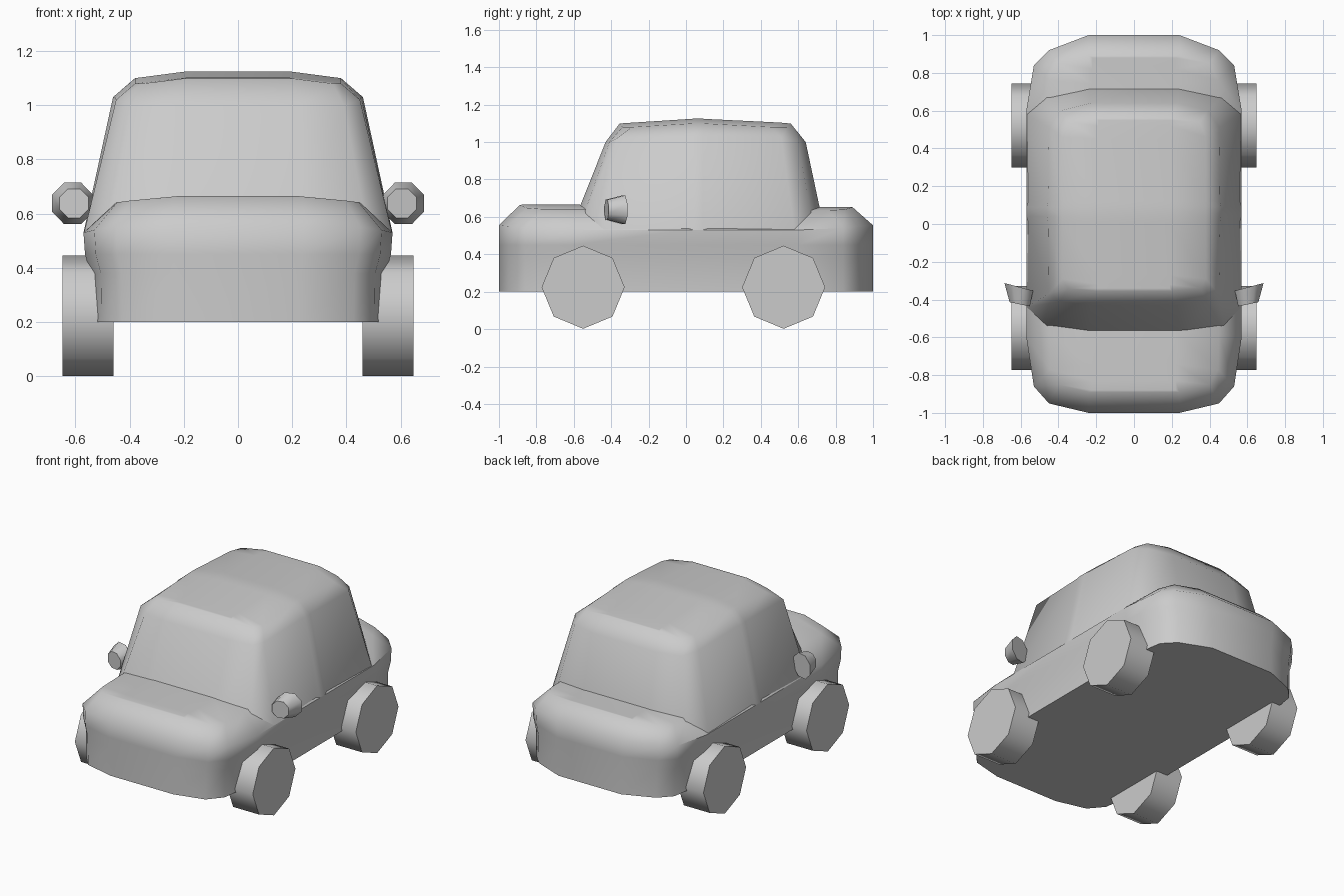
import bpy, bmesh, math

if "Cube" in bpy.data.objects:
    bpy.data.objects.remove(bpy.data.objects["Cube"])


def finish(name, bm):
    bmesh.ops.remove_doubles(bm, verts=bm.verts, dist=0.0005)
    bmesh.ops.recalc_face_normals(bm, faces=bm.faces)
    me = bpy.data.meshes.new(name)
    bm.to_mesh(me)
    bm.free()
    ob = bpy.data.objects.new(name, me)
    bpy.context.collection.objects.link(ob)
    bpy.ops.object.select_all(action='DESELECT')
    ob.select_set(True)
    bpy.context.view_layer.objects.active = ob
    bpy.ops.object.shade_smooth_by_angle(angle=math.radians(50))
    return ob


def loft(name, half_rings):
    """Loft rings given as their +x halves (front to back); last ring is closed in strips."""
    bm = bmesh.new()
    rings = []
    for h in half_rings:
        full = list(h) + [(-x, y, z) for x, y, z in reversed(h)]
        rings.append([bm.verts.new(p) for p in full])
    n = len(rings[0])
    for a, b in zip(rings, rings[1:]):
        for i in range(n):
            j = (i + 1) % n
            bm.faces.new((a[i], a[j], b[j], b[i]))
    bm.faces.new(rings[0])
    top = rings[-1]
    for i in range(n // 2 - 1):
        bm.faces.new((top[i], top[i + 1], top[n - 2 - i], top[n - 1 - i]))
    return finish(name, bm)


# Lower body: one plan outline repeated upward, then bonnet and boot shoulders
plan = [(.24, -1), (.45, -.95), (.53, -.86), (.57, -.6), (.57, 0),
        (.57, .6), (.53, .84), (.45, .92), (.24, 1)]
rings = [[(x * s, y, z) for x, y in plan]
         for z, s in ((.2, .95), (.38, .955), (.45, .99))]
rings.append([(x, y, z) for (x, y), z in
              zip(plan, (.555, .55, .54, .53, .53, .53, .54, .55, .555))])
rings.append([(.24, -.89, .663), (.40, -.85, .648), (.445, -.77, .642), (.45, -.58, .642),
              (.45, 0, .642), (.45, .62, .635), (.445, .76, .635), (.40, .85, .64), (.24, .89, .652)])
rings.append([(.22, y, z) for y, z in
              ((-.88, .665), (-.83, .665), (-.74, .665), (-.57, .665), (0, .655),
               (.64, .652), (.74, .652), (.82, .652), (.88, .652))])
loft("lower_body", rings)

# Cabin: glass band tapering to a crowned roof, with a slight centre pillar
base = [(.24, -.617), (.48, -.575), (.568, -.44), (.562, .01), (.57, .04), (.57, .09),
        (.562, .12), (.568, .58), (.48, .685), (.24, .74)]
upper = [(.23, -.43), (.39, -.41), (.45, -.37), (.455, .01), (.461, .04), (.461, .09),
         (.455, .12), (.45, .51), (.39, .60), (.23, .64)]
uz = (1.0, 1.0, 1.02, 1.03, 1.03, 1.03, 1.03, 1.02, 1.0, 1.0)
loft("cabin", [
    [(x, y, .53) for x, y in base],
    [(x, y, z) for (x, y), z in zip(upper, uz)],
    [(.20, -.355, 1.099), (.35, -.34, 1.08), (.38, -.29, 1.08), (.38, .01, 1.098),
     (.38, .04, 1.1), (.38, .09, 1.1), (.38, .12, 1.098), (.38, .46, 1.08),
     (.35, .54, 1.08), (.20, .56, 1.099)],
    [(.19, y, z) for y, z in
     ((-.34, 1.1), (-.32, 1.102), (-.27, 1.105), (.01, 1.123), (.04, 1.125), (.09, 1.125),
      (.12, 1.123), (.45, 1.107), (.52, 1.103), (.55, 1.1))],
])


def prism(name, a, b):
    """Eight-sided solid between two rings of points."""
    bm = bmesh.new()
    va, vb = [[bm.verts.new(p) for p in r] for r in (a, b)]
    bm.faces.new(va)
    bm.faces.new(vb)
    for i in range(8):
        j = (i + 1) % 8
        bm.faces.new((va[i], va[j], vb[j], vb[i]))
    return finish(name, bm)


angles = [math.tau * i / 8 for i in range(8)]
for side, s in (("right", 1), ("left", -1)):
    # Octagonal wheels
    for end, y in (("front", -.55), ("rear", .522)):
        prism(f"{end}_{side}_wheel", *[
            [(s * x, y + .222 * math.cos(t), .222 + .222 * math.sin(t) + .002) for t in angles]
            for x in (.46, .648)])
    # Door mirrors: small front, wide back, turned slightly outward
    prism(f"{side}_mirror", *[
        [(s * (cx + rx * math.cos(t + .39)),
          y + k * math.cos(t + .39), .638 + rz * math.sin(t + .39)) for t in angles]
        for cx, y, k, rx, rz in ((.605, -.425, .012, .058, .058), (.61, -.333, .022, .082, .083))])
